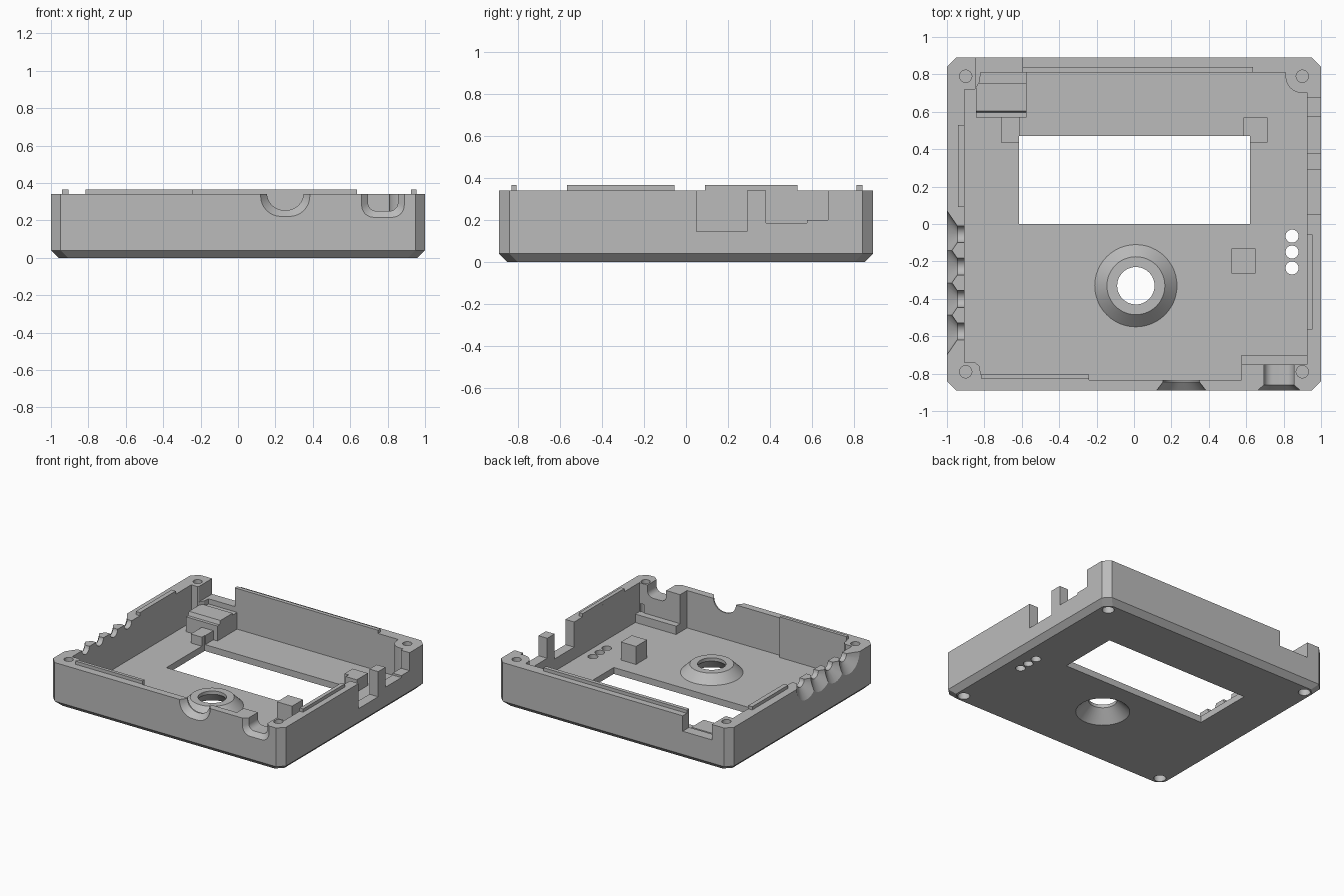
import bpy, bmesh, math
from mathutils import Matrix, Vector

cube = bpy.data.objects.get("Cube")
if cube:
    bpy.data.objects.remove(cube, do_unlink=True)

grey = bpy.data.materials.new("light_grey_plastic")
grey.use_nodes = True
grey.diffuse_color = (0.5, 0.5, 0.5, 1)
grey.node_tree.nodes["Principled BSDF"].inputs["Base Color"].default_value = (0.5, 0.5, 0.5, 1)


def finish(name, bm):
    bmesh.ops.recalc_face_normals(bm, faces=bm.faces)
    mesh = bpy.data.meshes.new(name)
    bm.to_mesh(mesh)
    bm.free()
    mesh.materials.append(grey)
    obj = bpy.data.objects.new(name, mesh)
    bpy.context.collection.objects.link(obj)
    return obj


def box(name, x0, x1, y0, y1, z0, z1):
    bm = bmesh.new()
    bmesh.ops.create_cube(bm, size=1)
    for v in bm.verts:
        v.co = ((x0 + x1) / 2 + v.co.x * (x1 - x0),
                (y0 + y1) / 2 + v.co.y * (y1 - y0),
                (z0 + z1) / 2 + v.co.z * (z1 - z0))
    return finish(name, bm)


def hull(name, points):
    bm = bmesh.new()
    for p in points:
        bm.verts.new(p)
    bmesh.ops.convex_hull(bm, input=bm.verts)
    bmesh.ops.dissolve_limit(bm, angle_limit=0.01, verts=bm.verts, edges=bm.edges)
    return finish(name, bm)


def extrude(name, points, offset):
    bm = bmesh.new()
    face = bm.faces.new([bm.verts.new(p) for p in points])
    new = bmesh.ops.extrude_face_region(bm, geom=[face])["geom"]
    bmesh.ops.translate(bm, vec=offset, verts=[v for v in new if isinstance(v, bmesh.types.BMVert)])
    return finish(name, bm)


def cone(name, centre, r0, r1, z0, z1, axis="Z", sides=48):
    bm = bmesh.new()
    bmesh.ops.create_cone(bm, cap_ends=True, segments=sides, radius1=r0, radius2=r1, depth=z1 - z0)
    bmesh.ops.translate(bm, vec=(0, 0, (z0 + z1) / 2), verts=bm.verts)
    if axis == "X":
        bmesh.ops.rotate(bm, matrix=Matrix.Rotation(math.pi / 2, 3, "Y"), verts=bm.verts)
    bmesh.ops.translate(bm, vec=centre, verts=bm.verts)
    return finish(name, bm)


def combine(target, tool, operation="DIFFERENCE"):
    mod = target.modifiers.new("cut", "BOOLEAN")
    mod.operation, mod.solver, mod.object = operation, "EXACT", tool
    bpy.context.view_layer.update()
    graph = bpy.context.evaluated_depsgraph_get()
    mesh = bpy.data.meshes.new_from_object(target.evaluated_get(graph))
    target.modifiers.clear()
    target.data = mesh
    bpy.data.objects.remove(tool, do_unlink=True)


W, D, TOP, FLOOR = 1.0, 0.89, 0.34, 0.05


def outline(inset, z):
    x, y, c = W - inset, D - inset, 0.05
    return [(sx * px, sy * py, z) for sx in (-1, 1) for sy in (-1, 1)
            for px, py in ((x, y - c), (x - c, y))]


# Tray shell with chamfered corners and underside
case = hull("case_shell", outline(0.04, 0) + outline(0, 0.04) + outline(0, TOP))

# Hollow interior that leaves the walls, corner bosses and connector block
boss = [(0.9 + 0.09 * math.cos(a), 0.79 + 0.09 * math.sin(a))
        for a in [math.radians(286 - i * 13) for i in range(9)]]
cavity = [(-0.82, -0.805), (-0.24, -0.805), (-0.24, -0.835), (0.575, -0.835),
          (0.575, -0.75), (0.925, -0.75)] + boss + [
          (0.81, 0.81), (-0.82, 0.81), (-0.825, 0.76), (-0.85, 0.72), (-0.905, 0.72),
          (-0.905, -0.74), (-0.85, -0.74), (-0.825, -0.76)]
combine(case, extrude("cutter", [(x, y, FLOOR) for x, y in cavity], (0, 0, 0.5)))

# Screen window and indicator holes
combine(case, box("cutter", -0.615, 0.62, 0, 0.47, -0.1, 0.2))
for i in range(3):
    combine(case, cone("cutter", (0.845, -0.065 - 0.085 * i, 0), 0.035, 0.035, -0.1, 0.2, sides=32))

# Conical button collar with a tapered recess underneath
hub = (0.01, -0.33, 0)
combine(case, cone("collar", hub, 0.25, 0.155, 0.02, 0.115), "UNION")
combine(case, cone("cutter", hub, 0.2, 0.1, -0.01, 0.09))
combine(case, cone("cutter", hub, 0.1, 0.1, 0.05, 0.2))

# Screw holes in the corners
for x in (-0.9, 0.9):
    for y in (-0.79, 0.79):
        combine(case, cone("cutter", (x, y, 0), 0.033, 0.033, 0.26, 0.4, sides=24))
        combine(case, cone("cutter", (x, y, 0), 0.043, 0.043, -0.1, 0.18, sides=24))

# Openings in the side and back walls
for y0, y1, z in ((0.05, 0.29, 0.145), (0.38, 0.575, 0.185), (0.565, 0.675, 0.2)):
    combine(case, box("cutter", 0.9, 1.1, y0, y1, z, 0.5))
combine(case, box("cutter", -0.845, -0.595, 0.7, 1, 0.22, 0.5))


def u_shape(x0, x1, z, r, y):
    pts = [(x0, y, 0.5), (x1, y, 0.5)]
    for i in range(9):
        a = i * math.pi / 16
        dx, dz = r * (1 - math.cos(a)), r * (1 - math.sin(a))
        pts += [(x0 + dx, y, z + dz), (x1 - dx, y, z + dz)]
    return pts


# Rounded connector notches in the front wall, flared outward
for x0, x1, z, r, y in ((0.12, 0.385, 0.22, 0.11, -0.845), (0.66, 0.89, 0.215, 0.065, -0.86)):
    m = 0.035
    inner = (x0 + m, x1 - m, z + m, r - 0.02)
    combine(case, hull("cutter", u_shape(*inner, -0.7) + u_shape(*inner, y - 0.01)))
    combine(case, hull("cutter", u_shape(*inner, y) + u_shape(x0, x1, z, r, -D - 0.001)))

# Row of flared wire notches in the right wall
for i in range(4):
    c = (-1, -0.055 - 0.173 * i, TOP)
    combine(case, cone("cutter", c, 0.127, 0.045, -0.001, 0.055, "X", 32))
    combine(case, cone("cutter", c, 0.045, 0.045, 0.05, 0.15, "X", 32))

# Locating lips on the rim
box("back_lip", -0.595, 0.635, 0.81, 0.84, 0.33, 0.365)
box("front_lip", -0.815, -0.24, -0.83, -0.805, 0.33, 0.365)
box("left_lip", 0.925, 0.955, -0.565, -0.055, 0.33, 0.365)
box("right_lip", -0.94, -0.905, 0.09, 0.53, 0.33, 0.365)

# Board supports on the floor
box("centre_support", 0.52, 0.65, -0.265, -0.13, 0.04, 0.19)
box("left_support", 0.585, 0.715, 0.435, 0.57, 0.04, 0.145)
box("right_support", -0.71, -0.61, 0.435, 0.58, 0.04, 0.12)
combine(bpy.data.objects["left_support"], box("cutter", 0.5, 0.62, 0.4, 0.47, -1, 1))
combine(bpy.data.objects["right_support"], box("cutter", -0.615, -0.5, 0.4, 0.47, -1, 1))
box("connector_ledge", 0.575, 0.926, -0.76, -0.70, 0.04, 0.115)

# Stepped rest below the back opening
rest = [(0.57, 0.04), (0.57, 0.165), (0.595, 0.165), (0.605, 0.195),
        (0.755, 0.195), (0.755, 0.18), (0.82, 0.18), (0.82, 0.04)]
extrude("back_connector_rest", [(-0.845, y, z) for y, z in rest], (0.27, 0, 0))

# Smooth round surfaces, keep edges sharp
bpy.ops.object.select_all(action="DESELECT")
case.select_set(True)
bpy.context.view_layer.objects.active = case
bpy.ops.object.shade_smooth_by_angle(angle=math.radians(25))
